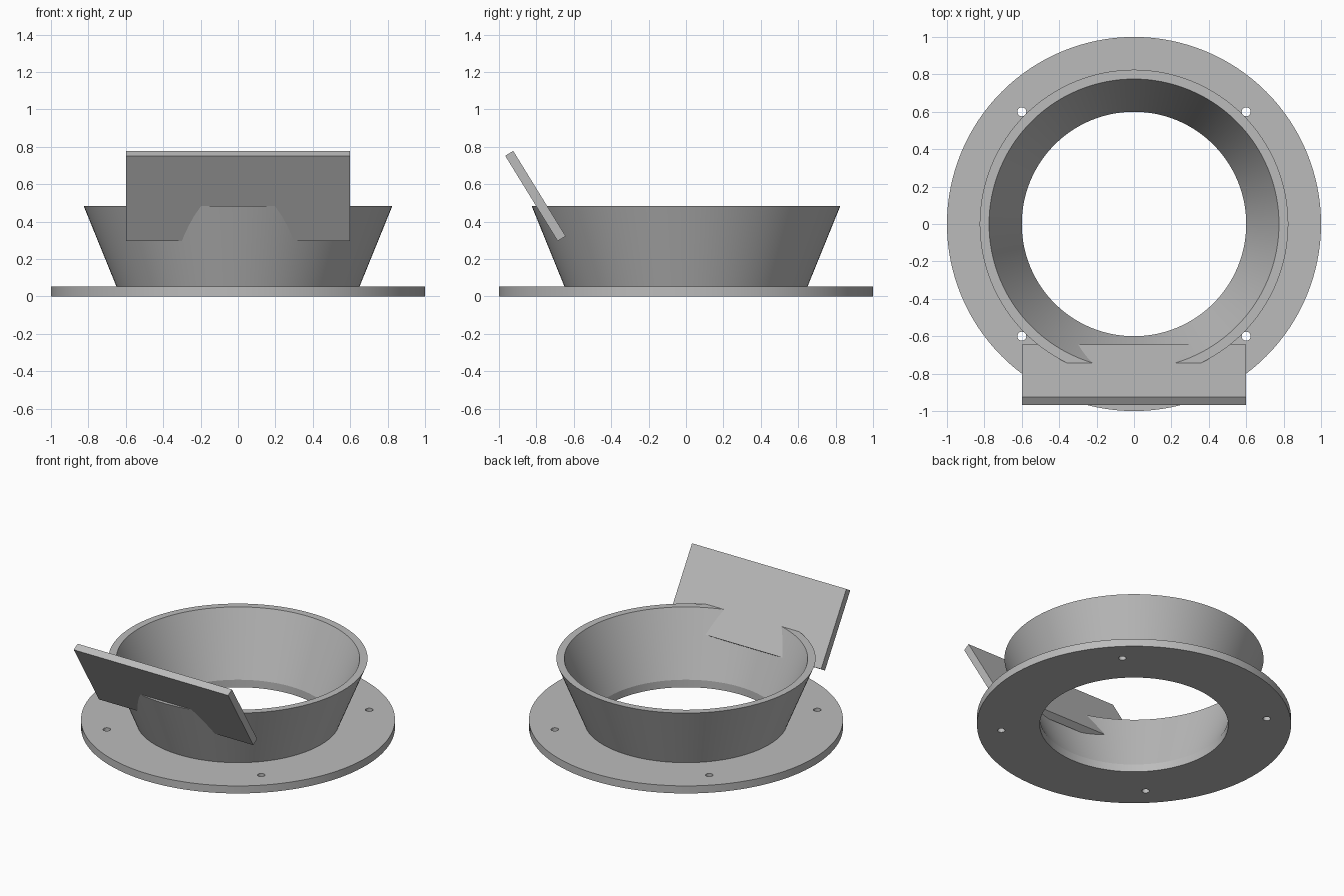
import bpy, bmesh
from math import radians, atan2, tau, cos, sin
from mathutils import Matrix

if "Cube" in bpy.data.objects:
    bpy.data.objects.remove(bpy.data.objects["Cube"], do_unlink=True)

grey = bpy.data.materials.new("light grey")
grey.use_nodes = True
COLOR = (0.5, 0.5, 0.5, 1)
grey.diffuse_color = COLOR
grey.node_tree.nodes["Principled BSDF"].inputs["Base Color"].default_value = COLOR


def make_object(name, bm):
    bmesh.ops.recalc_face_normals(bm, faces=bm.faces)
    mesh = bpy.data.meshes.new(name)
    bm.to_mesh(mesh)
    bm.free()
    mesh.materials.append(grey)
    obj = bpy.data.objects.new(name, mesh)
    bpy.context.collection.objects.link(obj)
    return obj


def revolve(name, profile, segments=128):
    """Closed ring from a closed (radius, z) profile."""
    bm = bmesh.new()
    rings = []
    for i in range(segments):
        a = tau * i / segments
        rings.append([bm.verts.new((r * cos(a), r * sin(a), z)) for r, z in profile])
    n = len(profile)
    for i in range(segments):
        here, there = rings[i], rings[(i + 1) % segments]
        for j in range(n):
            k = (j + 1) % n
            bm.faces.new((here[j], there[j], there[k], here[k]))
    return make_object(name, bm)


def smooth(obj):
    bpy.ops.object.select_all(action="DESELECT")
    obj.select_set(True)
    bpy.context.view_layer.objects.active = obj
    bpy.ops.object.shade_smooth_by_angle(angle=radians(20))


# Flat mounting flange and flared collar in one turned body
BASE, RIM = 0.053, 0.483
body = revolve("flanged_collar", [
    (0.6, 0), (1, 0), (1, BASE), (0.65, BASE),
    (0.825, RIM), (0.775, RIM), (0.6, BASE)])

# Four screw holes through the flange
bm = bmesh.new()
for sx in (-1, 1):
    for sy in (-1, 1):
        bmesh.ops.create_cone(bm, cap_ends=True, segments=24, radius1=0.024,
                              radius2=0.024, depth=0.2,
                              matrix=Matrix.Translation((sx * 0.6, sy * 0.6, 0)))
cutter = make_object("screw_hole_cutter", bm)
cutter.hide_render = True
cutter.hide_set(True)
cut = body.modifiers.new("screw_holes", "BOOLEAN")
cut.operation = "DIFFERENCE"
cut.solver = "EXACT"
cut.object = cutter
bpy.context.view_layer.objects.active = body
bpy.ops.object.modifier_apply(modifier=cut.name)
bpy.data.objects.remove(cutter, do_unlink=True)
smooth(body)

# Tilted rectangular plate passing through the collar's front wall
bm = bmesh.new()
bmesh.ops.create_cube(bm, size=1, matrix=(
    Matrix.Translation((0, -0.805, 0.537))
    @ Matrix.Rotation(atan2(0.28, 0.455), 4, "X")
    @ Matrix.Diagonal((1.2, 0.05, 0.535, 1))))
make_object("tilted_plate", bm)
